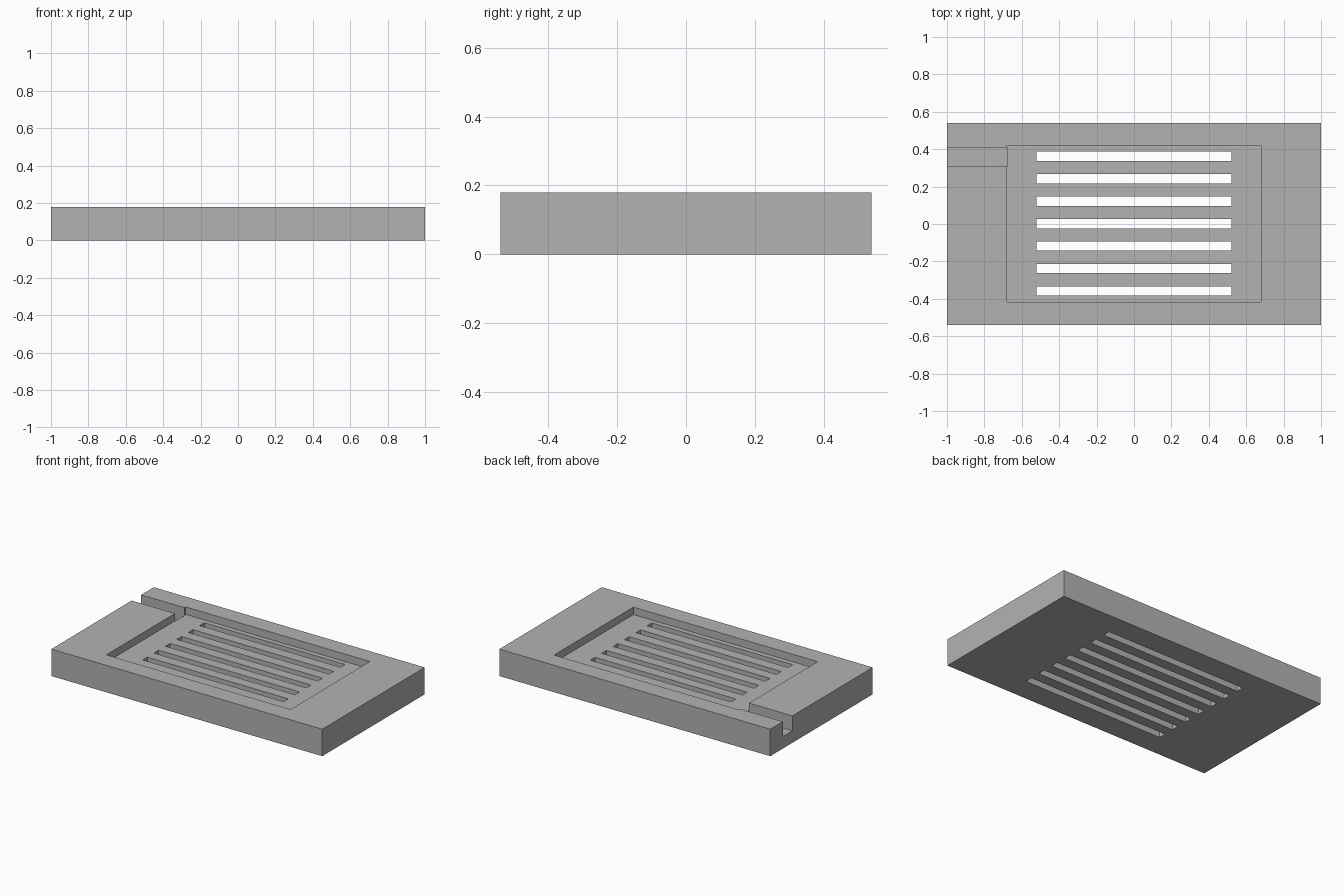
import bpy

cube = bpy.data.objects.get("Cube")
if cube:
    bpy.data.objects.remove(cube, do_unlink=True)

HEIGHT = 0.18
POCKET_DEPTH = 0.05
CHANNEL_DEPTH = 0.1

grey = bpy.data.materials.new("plain grey")
grey.use_nodes = True
colour = (0.45, 0.45, 0.45, 1)
grey.diffuse_color = colour
grey.node_tree.nodes["Principled BSDF"].inputs["Base Color"].default_value = colour


def box(name, low, high):
    """Axis-aligned box between two corners."""
    centre = [(a + b) / 2 for a, b in zip(low, high)]
    bpy.ops.mesh.primitive_cube_add(size=1, location=centre)
    obj = bpy.context.object
    obj.name = name
    obj.scale = [b - a for a, b in zip(low, high)]
    bpy.ops.object.transform_apply(location=True, rotation=False, scale=True)
    obj.data.materials.append(grey)
    return obj


# Solid slab
plate = box("slotted_plate", (-1, -0.54, 0), (1, 0.54, HEIGHT))

# Shallow pocket, and a deeper channel leading out of the right side
cutters = [
    box("pocket_cutter", (-0.68, -0.417, HEIGHT - POCKET_DEPTH), (0.68, 0.42, HEIGHT + 0.1)),
    box("channel_cutter", (-1.1, 0.307, HEIGHT - CHANNEL_DEPTH), (-0.677, 0.407, HEIGHT + 0.1)),
]

# Row of drain slots through the floor
for i in range(-3, 4):
    y = 0.002 + 0.12 * i
    cutters.append(box("slot_cutter", (-0.52, y - 0.025, -0.1), (0.52, y + 0.025, HEIGHT + 0.1)))

# Cut the slab, then drop the cutters
for cutter in cutters:
    cut = plate.modifiers.new(cutter.name, 'BOOLEAN')
    cut.operation = 'DIFFERENCE'
    cut.solver = 'EXACT'
    cut.object = cutter
    bpy.context.view_layer.objects.active = plate
    bpy.ops.object.modifier_apply(modifier=cut.name)
    bpy.data.objects.remove(cutter, do_unlink=True)
